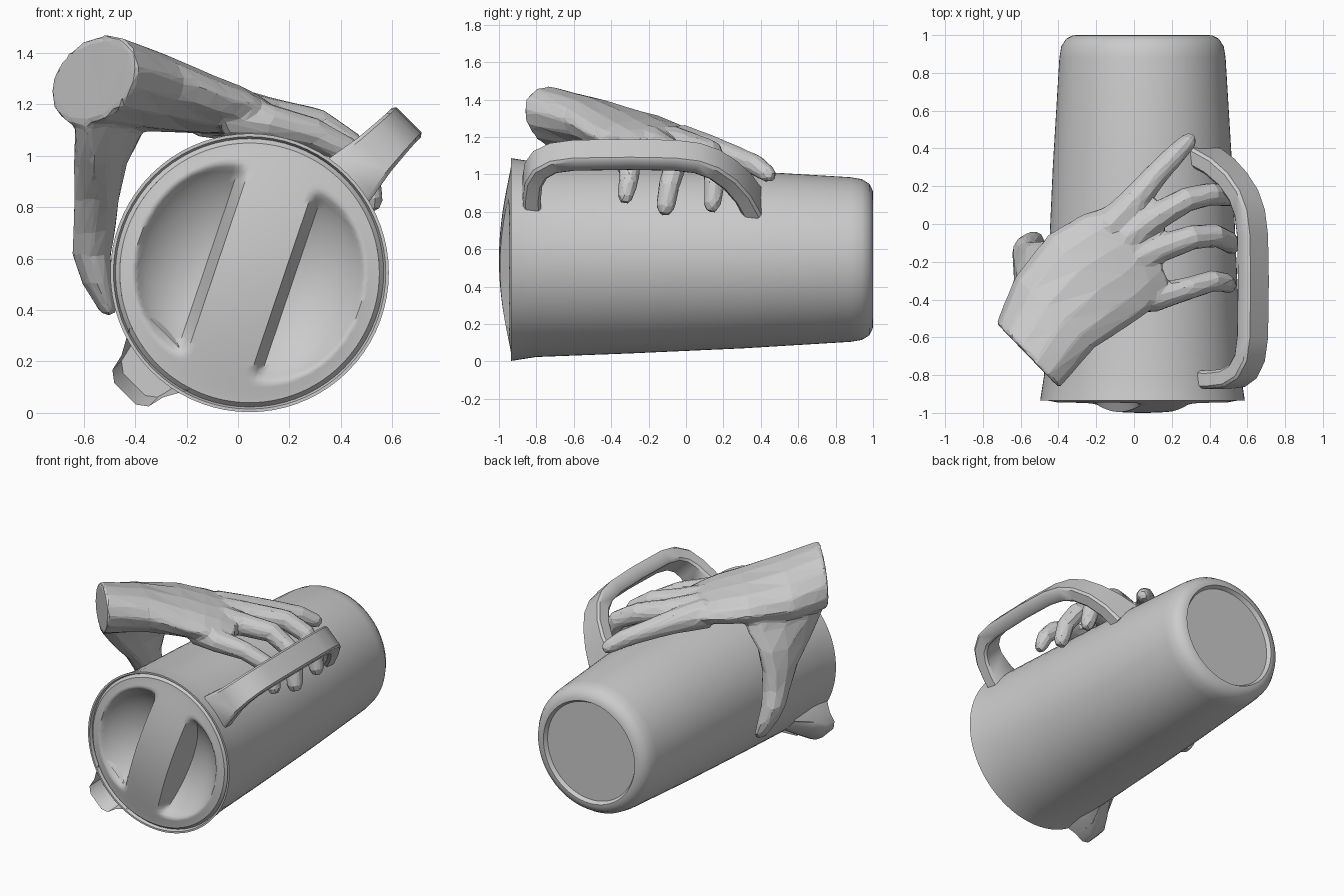
import bpy, bmesh, math
from mathutils import Vector

cube = bpy.data.objects.get("Cube")
if cube:
    bpy.data.objects.remove(cube, do_unlink=True)

grey = bpy.data.materials.new("plain grey")
grey.use_nodes = True
grey.diffuse_color = (0.6, 0.6, 0.6, 1)
grey.node_tree.nodes["Principled BSDF"].inputs["Base Color"].default_value = (0.6, 0.6, 0.6, 1)

AXIS = Vector((0.045, 0, 0.545))   # centre line of the jug, running along y
X, Y, Z = Vector((1, 0, 0)), Vector((0, 1, 0)), Vector((0, 0, 1))
OUT = Vector((1, 0, 1)).normalized()    # direction of the handle
SIDE = Vector((1, 0, -1)).normalized()  # across the handle


def finish(name, bm, smooth=None):
    bmesh.ops.recalc_face_normals(bm, faces=bm.faces[:])
    mesh = bpy.data.meshes.new(name)
    bm.to_mesh(mesh)
    bm.free()
    mesh.materials.append(grey)
    obj = bpy.data.objects.new(name, mesh)
    bpy.context.collection.objects.link(obj)
    if smooth:
        bpy.ops.object.select_all(action='DESELECT')
        obj.select_set(True)
        bpy.context.view_layer.objects.active = obj
        bpy.ops.object.shade_smooth_by_angle(angle=math.radians(smooth))
    return obj


def loft(bm, rings):
    """Bridge a list of equal-length rings and cap both ends."""
    loops = [[bm.verts.new(p) for p in ring] for ring in rings]
    for a, b in zip(loops, loops[1:]):
        for i in range(len(a)):
            j = (i + 1) % len(a)
            bm.faces.new((a[i], a[j], b[j], b[i]))
    return bm.faces.new(loops[0]), bm.faces.new(loops[-1])


def ellipse(c, u, v, a, b, n):
    angles = [2 * math.pi * i / n for i in range(n)]
    return [c + u * a * math.cos(t) + v * b * math.sin(t) for t in angles]


def tube(bm, path, sides=10):
    """Round tube through (x, y, z, radius) points with a narrowed tip."""
    pts = [Vector(p[:3]) for p in path]
    rings = []
    for i, p in enumerate(pts):
        d = (pts[min(i + 1, len(pts) - 1)] - pts[max(i - 1, 0)]).normalized()
        u = d.cross(Vector((0.5, -0.6, 0.62))).normalized()
        rings.append(ellipse(p, u, d.cross(u), path[i][3], path[i][3], sides))
    tip = path[-1][3]
    rings.append(ellipse(p + d * tip * 0.8, u, d.cross(u), tip * 0.6, tip * 0.6, sides))
    loft(bm, rings)


# Jug body, open under the lid, with rim groove and recessed base: (y, radius)
LID_R = 0.505
profile = [(-0.935, LID_R), (-0.915, 0.522), (-0.935, 0.53), (-0.935, 0.542), (-0.91, 0.538),
           (-0.8, 0.521), (-0.3, 0.502), (0.3, 0.475), (0.88, 0.44), (0.94, 0.43),
           (0.98, 0.405), (0.998, 0.37), (1.0, 0.35), (0.975, 0.335)]
bm = bmesh.new()
front, _ = loft(bm, [ellipse(AXIS + Y * y, X, Z, r, r, 72) for y, r in profile])
bm.faces.remove(front)
finish("jug_body", bm, 35)

# Domed lid: two half-round scoops leave a grip bar across it
bar = Vector((0.32, 0, 0.947)).normalized()
across = Vector((bar.z, 0, -bar.x))
EDGE, WALL = 0.13, 0.04   # half width of the bar, width of its sloping wall


def lid_depth(a, b):
    dome = 0.065 * max(0, 1 - (a * a + b * b) / LID_R ** 2) ** 1.2
    reach = abs(a) - EDGE
    q = 1 - (max(reach, 0) / 0.315) ** 2 - (b / 0.385) ** 2
    scoop = 0.2 * max(q, 0) ** 0.85 * min(1, max(reach, 0) / WALL)
    return -0.935 - dome + scoop


half = [EDGE * i / 6 for i in range(7)] + [EDGE + WALL / 2, EDGE + WALL]
start = half[-1]
half += [start + (LID_R - start) * math.sin(math.pi / 2 * i / 24) for i in range(1, 25)]
columns = [-a for a in reversed(half[1:])] + half
bm = bmesh.new()
grid = []
for a in columns:
    chord = math.sqrt(max(0, LID_R ** 2 - a * a))
    heights = [-chord * math.cos(math.pi * i / 48) for i in range(49)]
    grid.append([bm.verts.new(AXIS + across * a + bar * b + Y * lid_depth(a, b)) for b in heights])
for p, q in zip(grid, grid[1:]):
    for i in range(48):
        bm.faces.new((p[i], q[i], q[i + 1], p[i + 1]))
bmesh.ops.remove_doubles(bm, verts=bm.verts[:], dist=0.0005)
finish("lid", bm, 55)

# Strap handle: (y, distance from axis, half width)
path = [(-0.82, 0.46, 0.125), (-0.825, 0.56, 0.11), (-0.815, 0.66, 0.092), (-0.78, 0.735, 0.084),
        (-0.71, 0.785, 0.08), (-0.6, 0.806, 0.08), (-0.3, 0.812, 0.08), (-0.06, 0.806, 0.08),
        (0.06, 0.785, 0.08), (0.15, 0.74, 0.082), (0.235, 0.66, 0.086), (0.305, 0.56, 0.1),
        (0.36, 0.44, 0.12)]
rings = []
for i, (y, r, w) in enumerate(path):
    a, b = path[max(i - 1, 0)], path[min(i + 1, len(path) - 1)]
    d = (Y * (b[0] - a[0]) + OUT * (b[1] - a[1])).normalized()
    normal = d.cross(SIDE)
    c = AXIS + Y * y + OUT * r + SIDE * 0.018
    rings.append([c + SIDE * w * s + normal * 0.048 * t
                  for s, t in ((-1, -.7), (-.85, -1), (.85, -1), (1, -.7),
                               (1, .7), (.85, 1), (-.85, 1), (-1, .7))])
bm = bmesh.new()
loft(bm, rings)
finish("handle", bm, 40)

# Pouring spout opposite the handle, hollow at the front: (y, reach, spread)
bm = bmesh.new()
rings = []
for y, reach, spread in ((-0.93, 0.675, 1), (-0.86, 0.665, 0.95), (-0.78, 0.61, 0.82), (-0.62, 0.49, 0.55)):
    outline = ((0.4, 0.18), (0.49, 0.165), (0.58, 0.115), (reach - 0.03, 0.1), (reach, 0.06))
    side = [(min(r, reach), t * spread) for r, t in outline]
    full = side + [(r, -t) for r, t in reversed(side)]
    rings.append([AXIS + Y * y - OUT * r + SIDE * (t - 0.01) for r, t in full])
front, _ = loft(bm, rings)
bmesh.ops.inset_region(bm, faces=[front], thickness=0.018)
bmesh.ops.translate(bm, verts=front.verts[:], vec=Y * 0.09 + OUT * 0.05)
finish("spout", bm, 40)


def flesh(bm, sections, v, sides):
    """Loft of ellipses: centre, direction, half sizes along it and along v."""
    rings = []
    for c, u, a, b in sections:
        u = Vector(u).normalized()
        rings.append(ellipse(Vector(c), u, v or u.cross(Z), a, b, sides))
    loft(bm, rings)


# Hand: palm and cut wrist
hand = bmesh.new()
flesh(hand, [
    ((-0.562, -0.697, 1.295), (-0.33, 0.34, -0.1), 0.246, 0.172),
    ((-0.42, -0.47, 1.255), (-0.45, 0.4, -0.08), 0.285, 0.153),
    ((-0.23, -0.29, 1.215), (-0.45, 0.48, 0), 0.325, 0.125),
    ((-0.1, -0.21, 1.19), (-0.34, 0.5, 0), 0.315, 0.105),
    ((0.0, -0.15, 1.17), (-0.27, 0.52, 0), 0.28, 0.085),
    ((0.09, -0.11, 1.15), (-0.25, 0.52, 0), 0.22, 0.05)], Z, 14)

# Thumb with its broad web, running down the right side of the jug
flesh(hand, [
    ((-0.45, -0.4, 1.24), (0.3, 0.94, 0), 0.32, 0.13),
    ((-0.5, -0.37, 1.1), (0.28, 0.94, 0), 0.3, 0.115),
    ((-0.535, -0.32, 0.97), (0.12, 0.94, 0), 0.235, 0.1),
    ((-0.55, -0.25, 0.83), (0, 1, 0), 0.155, 0.09),
    ((-0.56, -0.19, 0.7), (0, 1, 0), 0.105, 0.085),
    ((-0.57, -0.15, 0.61), (0, 1, 0), 0.09, 0.077),
    ((-0.545, -0.12, 0.5), (0, 1, 0), 0.08, 0.062),
    ((-0.515, -0.1, 0.42), (0, 1, 0), 0.06, 0.042),
    ((-0.5, -0.1, 0.38), (0, 1, 0), 0.035, 0.025)], None, 10)

# Index, middle, ring and little finger wrapped over the jug
for points in (
        [(-0.14, -0.03, 1.17, 0.1), (0.0, 0.12, 1.135, 0.08), (0.12, 0.265, 1.09, 0.065),
         (0.22, 0.37, 1.05, 0.058), (0.29, 0.44, 1.0, 0.046)],
        [(-0.05, -0.08, 1.165, 0.1), (0.12, 0.04, 1.145, 0.076), (0.28, 0.13, 1.12, 0.067),
         (0.41, 0.16, 1.05, 0.062), (0.485, 0.15, 0.95, 0.058), (0.505, 0.14, 0.84, 0.05)],
        [(-0.02, -0.2, 1.17, 0.1), (0.14, -0.13, 1.15, 0.075), (0.31, -0.07, 1.12, 0.067),
         (0.43, -0.06, 1.04, 0.062), (0.495, -0.09, 0.94, 0.058), (0.515, -0.11, 0.825, 0.052)],
        [(-0.04, -0.38, 1.16, 0.1), (0.12, -0.39, 1.13, 0.074), (0.29, -0.34, 1.09, 0.062),
         (0.42, -0.3, 1.02, 0.058), (0.485, -0.31, 0.95, 0.053), (0.505, -0.325, 0.88, 0.044)]):
    tube(hand, points)

# Fuse the hand into one skin and facet it
skin = finish("hand", hand)
fuse = skin.modifiers.new("fuse", 'REMESH')
fuse.mode, fuse.voxel_size = 'VOXEL', 0.014
soften = skin.modifiers.new("soften", 'SMOOTH')
soften.factor, soften.iterations = 0.5, 5
facet = skin.modifiers.new("facet", 'DECIMATE')
facet.ratio = 0.05
